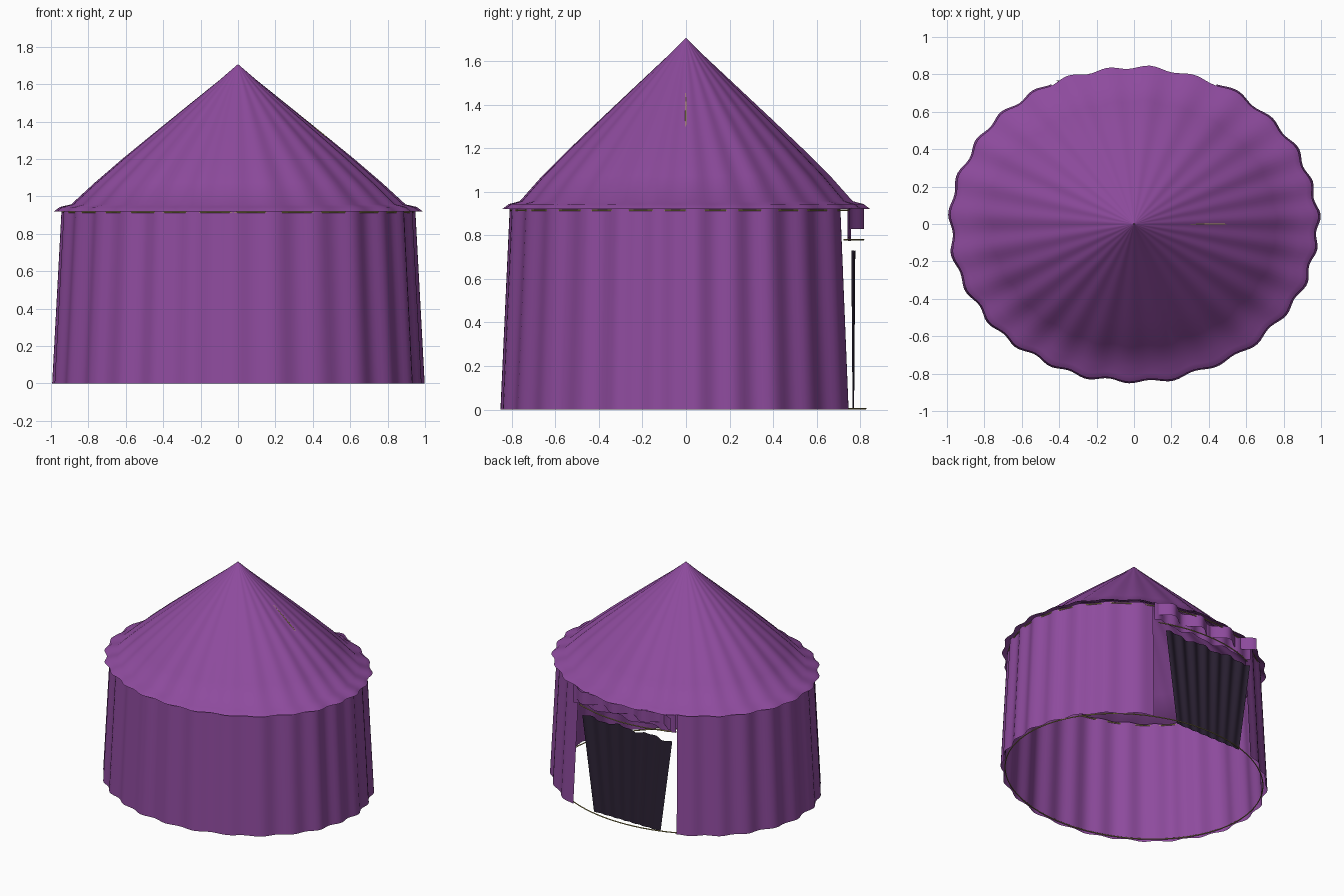
import bpy, math
from math import sin, cos, pi, tau

if "Cube" in bpy.data.objects:
    bpy.data.objects.remove(bpy.data.objects["Cube"])

def material(name, color):
    m = bpy.data.materials.new(name)
    m.diffuse_color = (*color, 1)
    m.use_nodes = True
    m.node_tree.nodes["Principled BSDF"].inputs["Base Color"].default_value = m.diffuse_color
    return m

PURPLE = material("purple_cloth", (0.27, 0.07, 0.34))
DARK = material("dark_cloth", (0.025, 0.016, 0.035))
GOLD = material("pole_gold", (0.45, 0.38, 0.12))

def sheet(name, func, nu, nv, mat, closed=False):
    """Grid surface from func(u, v), with u and v running 0..1."""
    cols = nu if closed else nu + 1
    verts = [func(i / nu, j / nv) for j in range(nv + 1) for i in range(cols)]
    faces = [(j * cols + i, j * cols + (i + 1) % cols,
              (j + 1) * cols + (i + 1) % cols, (j + 1) * cols + i)
             for j in range(nv) for i in range(nu)]
    me = bpy.data.meshes.new(name)
    me.from_pydata(verts, [], faces)
    me.validate()
    me.materials.append(mat)
    ob = bpy.data.objects.new(name, me)
    bpy.context.collection.objects.link(ob)
    bpy.context.view_layer.objects.active = ob
    ob.select_set(True)
    bpy.ops.object.shade_smooth_by_angle(angle=math.radians(35))
    ob.select_set(False)
    return ob

def rod(name, pts, closed=False, radius=0.004):
    cu = bpy.data.curves.new(name, 'CURVE')
    cu.dimensions = '3D'
    cu.bevel_depth = radius
    cu.bevel_resolution = 1
    sp = cu.splines.new('POLY')
    sp.points.add(len(pts) - 1)
    for p, co in zip(sp.points, pts):
        p.co = (*co, 1)
    sp.use_cyclic_u = closed
    cu.materials.append(GOLD)
    ob = bpy.data.objects.new(name, cu)
    bpy.context.collection.objects.link(ob)

def fold(a):
    """Slightly irregular cloth pleats around the tent."""
    return 0.75 * sin(27 * a + 0.8 * sin(3 * a)) + 0.25 * sin(13 * a + 1)

# pleated wall, open at the back for the doorway
DOOR = math.acos(0.44 / 0.97)
def wall(u, v):
    a = pi - DOOR + u * (pi + 2 * DOOR)
    w = 0.015 * fold(a) - 0.05 * v
    return ((0.985 + w) * cos(a), (0.845 + w * 0.85) * sin(a), 0.925 * v)
sheet("wall", wall, 200, 4, PURPLE)

# pleated conical roof with a flared eave
ROOF = [(0.975, 0.838, 0.92), (0.945, 0.808, 0.943), (0.885, 0.757, 0.957),
        (0.76, 0.655, 1.073), (0.61, 0.525, 1.203), (0.45, 0.388, 1.335),
        (0.27, 0.233, 1.482), (0.10, 0.087, 1.62), (0.002, 0.002, 1.705)]
def roof(u, v):
    rx, ry, z = ROOF[round(v * (len(ROOF) - 1))]
    a = u * tau
    k = 1 + 0.014 * fold(a)
    return (rx * k * cos(a), ry * k * sin(a), z)
sheet("roof", roof, 216, len(ROOF) - 1, PURPLE, closed=True)

# gathered cloth above the doorway
def valance(u, v):
    x = 0.44 - 0.88 * u
    return (x, 0.783 + 0.035 * sin(3.5 * tau * u - pi / 2), 0.83 + 0.095 * v)
sheet("valance", valance, 56, 2, PURPLE)

def lintel(u, v):
    x = 0.44 - 0.88 * u
    return (x, 0.75 + 0.008 * sin(6 * tau * u), 0.785 + 0.135 * v + 0.012 * (1 - v) * sin(3 * tau * u))
sheet("lintel_cloth", lintel, 48, 3, PURPLE)

# dark door curtain, narrower at the bottom
def curtain(u, v):
    left, right = 0.25 + 0.10 * v, -0.32 - 0.10 * v
    x = left + (right - left) * u
    return (x, 0.768 + 0.009 * sin(7 * tau * u) * (0.4 + 0.6 * v),
            v * (0.72 + 0.01 * sin(3 * tau * u)))
sheet("door_curtain", curtain, 56, 6, DARK)

# thin frame: two hoops, a door rod and roof poles
def ring(rx, ry, z, a0=0, a1=tau, n=96):
    return [(rx * cos(a0 + (a1 - a0) * i / n), ry * sin(a0 + (a1 - a0) * i / n), z) for i in range(n)]
rod("bottom_hoop", ring(0.96, 0.825, 0.005), True)
rod("top_hoop", ring(0.935, 0.806, 0.915), True)
rod("door_rod", ring(0.945, 0.815, 0.78, pi - DOOR, DOOR, 24))
rod("roof_pole", [(0.86, 0, 0.96), (0.45, 0, 1.335), (0.0, 0, 1.69)])
